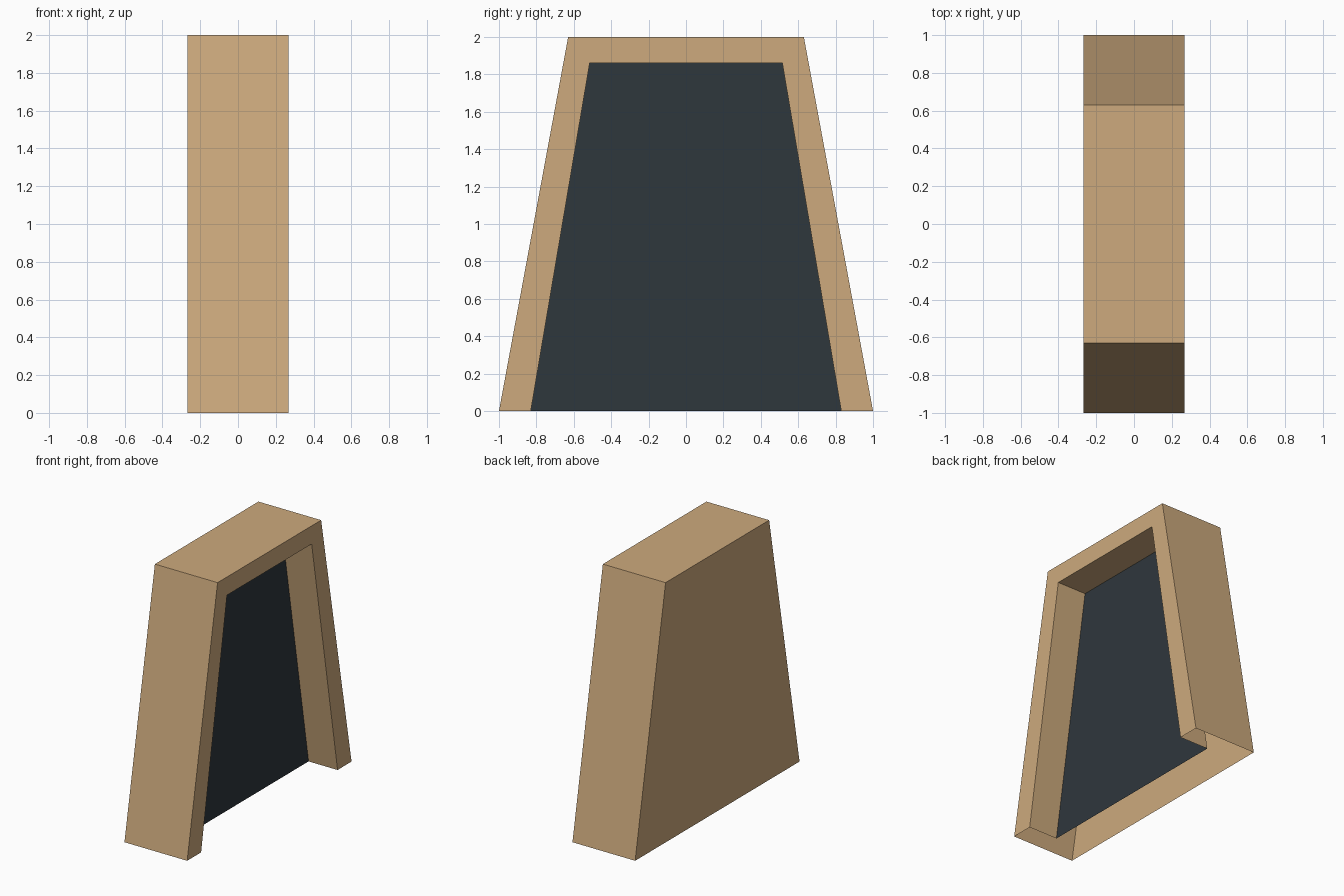
import bpy
import bmesh

cube = bpy.data.objects.get("Cube")
if cube:
    bpy.data.objects.remove(cube, do_unlink=True)


def make_material(name, color):
    mat = bpy.data.materials.new(name)
    mat.use_nodes = True
    mat.diffuse_color = (*color, 1)
    bsdf = mat.node_tree.nodes["Principled BSDF"]
    bsdf.inputs["Base Color"].default_value = (*color, 1)
    bsdf.inputs["Roughness"].default_value = 0.8
    return mat


def arch(bm, x, bottom, top, height):
    """Four points of a tapered outline, open at the bottom."""
    points = [(-bottom, 0), (-top, height), (top, height), (bottom, 0)]
    return [bm.verts.new((x, y, z)) for y, z in points]


def bridge(bm, a, b):
    """Join two outlines with walls, leaving the underside open."""
    for i in range(3):
        bm.faces.new((a[i], b[i], b[i + 1], a[i + 1]))


def finish(bm, name, mat):
    mesh = bpy.data.meshes.new(name)
    bm.to_mesh(mesh)
    bm.free()
    mesh.materials.append(mat)
    obj = bpy.data.objects.new(name, mesh)
    bpy.context.collection.objects.link(obj)
    return obj


HALF_DEPTH = 0.267
PANEL_X = 0.02
OUTER = (1.0, 0.63, 2.0)
INNER = (0.83, 0.515, 1.86)

tan = make_material("tan", (0.61, 0.40, 0.205))
slate = make_material("dark slate", (0.028, 0.038, 0.046))

# Hollow tapered casing: back, outer walls, rim and recess walls
bm = bmesh.new()
back = arch(bm, -HALF_DEPTH, *OUTER)
rim_outer = arch(bm, HALF_DEPTH, *OUTER)
rim_inner = arch(bm, HALF_DEPTH, *INNER)
recess = arch(bm, PANEL_X, *INNER)
bm.faces.new(back)
for a, b in ((back, rim_outer), (rim_outer, rim_inner), (rim_inner, recess)):
    bridge(bm, a, b)
finish(bm, "casing", tan)

# Dark panel closing the recess
bm = bmesh.new()
bm.faces.new(reversed(arch(bm, PANEL_X, *INNER)))
finish(bm, "recess_panel", slate)
